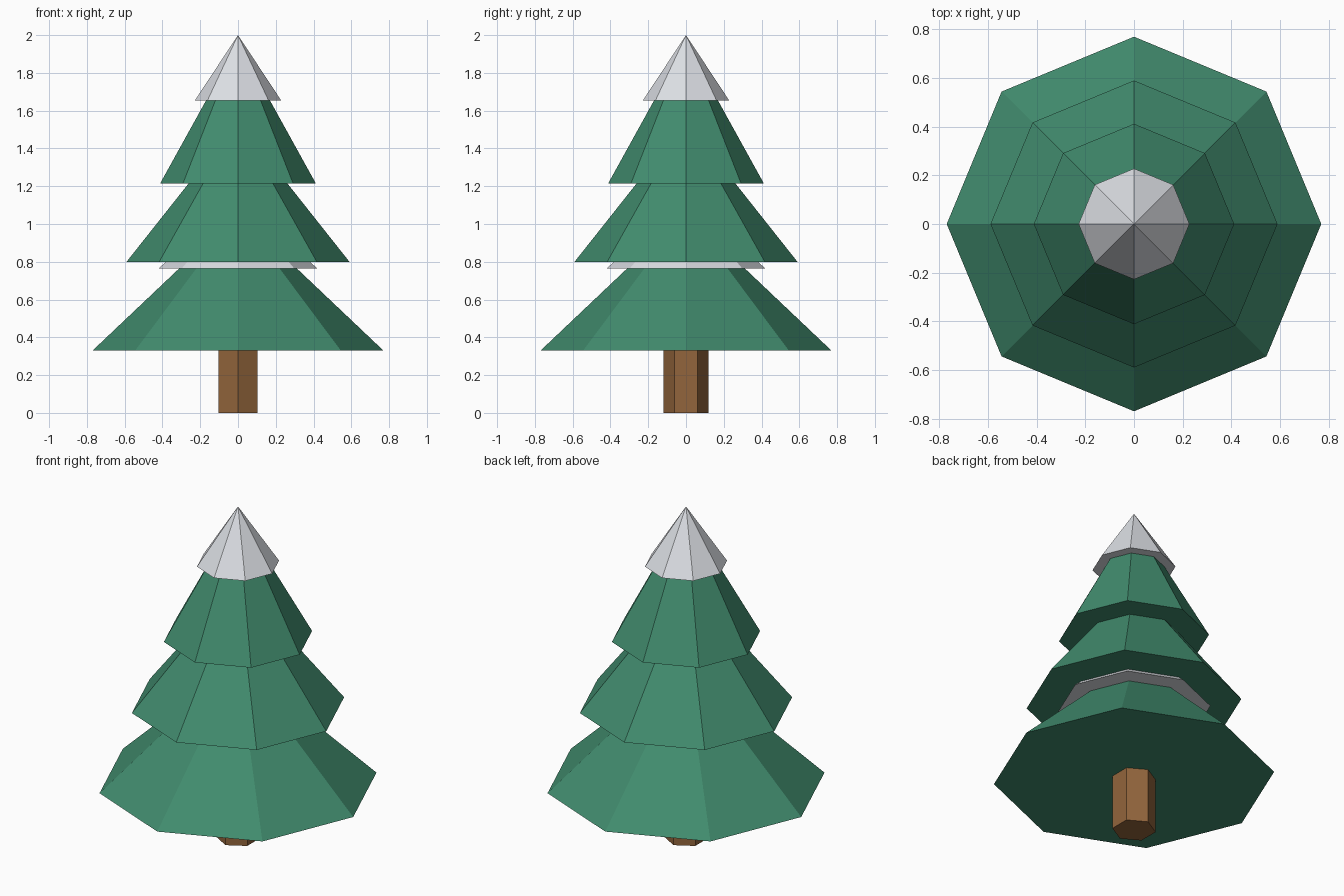
import bpy
import math

cube = bpy.data.objects.get("Cube")
if cube:
    bpy.data.objects.remove(cube, do_unlink=True)


def material(name, color):
    mat = bpy.data.materials.new(name)
    mat.use_nodes = True
    mat.diffuse_color = (*color, 1)
    bsdf = next(n for n in mat.node_tree.nodes if n.type == "BSDF_PRINCIPLED")
    bsdf.inputs["Base Color"].default_value = (*color, 1)
    return mat


green = material("pine_green", (0.053, 0.26, 0.155))
snow = material("snow_white", (0.72, 0.74, 0.78))
brown = material("bark_brown", (0.29, 0.13, 0.045))


def finish(name, mat):
    obj = bpy.context.object
    obj.name = obj.data.name = name
    obj.data.materials.append(mat)


def cone(name, radius, bottom, top, mat):
    """Closed eight-sided cone with corners on the x and y axes."""
    bpy.ops.mesh.primitive_cone_add(
        vertices=8, radius1=radius, radius2=0, depth=top - bottom,
        location=(0, 0, (bottom + top) / 2))
    finish(name, mat)


# Trunk: hexagonal post with corners towards front and back
bpy.ops.mesh.primitive_cylinder_add(
    vertices=6, radius=0.12, depth=0.4, location=(0, 0, 0.2))
finish("trunk", brown)

# Foliage tiers, each rising into the one above
cone("lower_branches", 0.77, 0.33, 1.06, green)
cone("middle_branches", 0.59, 0.80, 1.545, green)
cone("upper_branches", 0.412, 1.215, 1.96, green)

# Snow on the lower tier and on the tip
cone("lower_snow", 0.42, 0.765, 1.13, snow)
cone("snow_cap", 0.228, 1.655, 2.0, snow)
